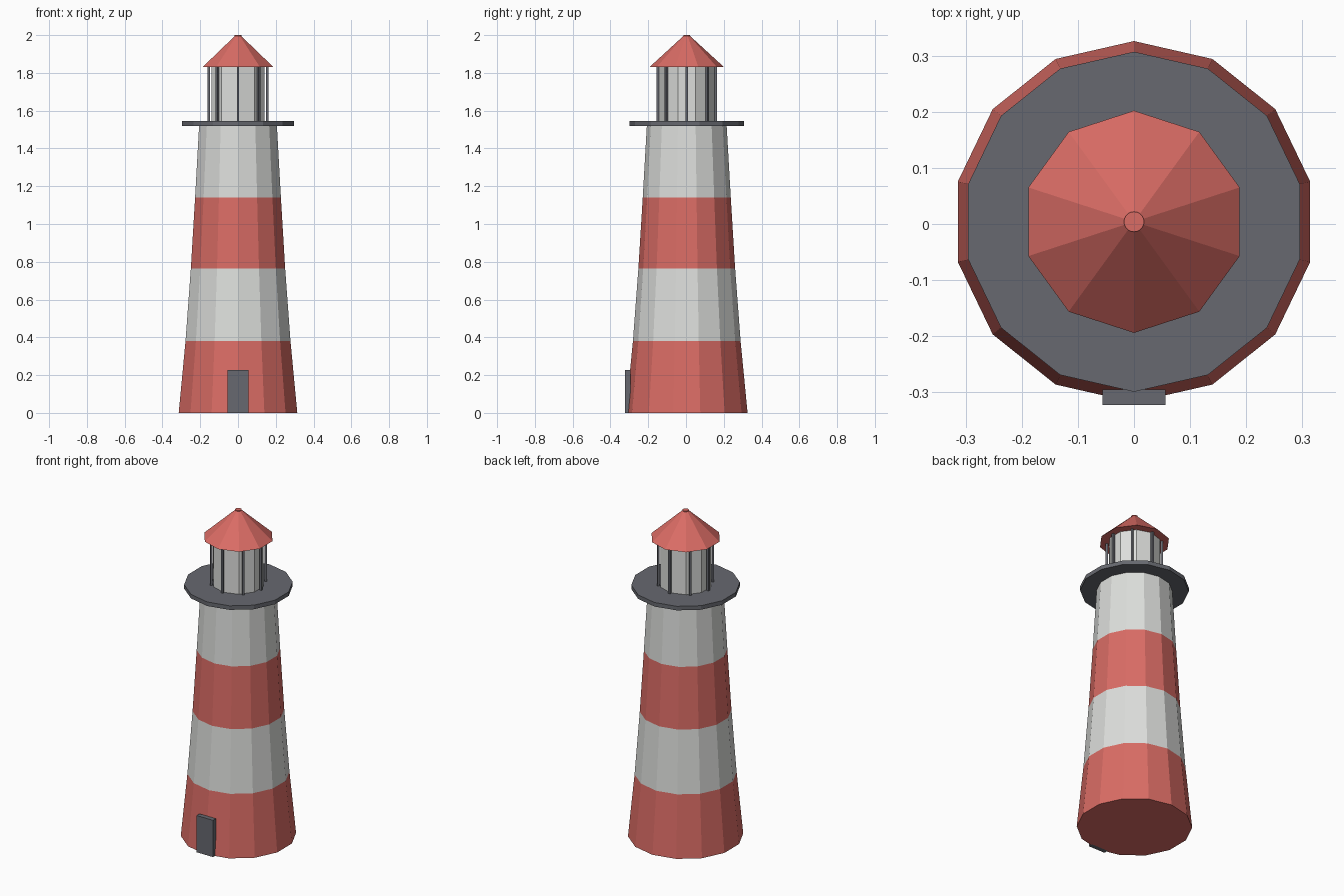
import bpy, bmesh, math
from mathutils import Matrix

cube = bpy.data.objects.get("Cube")
if cube:
    bpy.data.objects.remove(cube, do_unlink=True)

CY = 0.004  # tower axis; the door sticks out at the front


def material(name, rgb):
    m = bpy.data.materials.new(name)
    m.use_nodes = True
    m.diffuse_color = (*rgb, 1)
    m.node_tree.nodes["Principled BSDF"].inputs["Base Color"].default_value = (*rgb, 1)
    return m


RED = material("coral red", (0.70, 0.15, 0.13))
WHITE = material("off white", (0.72, 0.73, 0.71))
GREY = material("slate grey", (0.135, 0.14, 0.16))


def finish(name, bm, mats):
    bmesh.ops.recalc_face_normals(bm, faces=bm.faces)
    mesh = bpy.data.meshes.new(name)
    bm.to_mesh(mesh)
    bm.free()
    for m in mats:
        mesh.materials.append(m)
    ob = bpy.data.objects.new(name, mesh)
    bpy.context.collection.objects.link(ob)
    return ob


def lathe(name, sides, profile, mats):
    """Faceted solid from (radius, z) rings; bands alternate between mats."""
    bm = bmesh.new()
    rings = []
    for r, z in profile:
        angles = [2 * math.pi * i / sides - math.pi / 2 for i in range(sides)]
        rings.append([bm.verts.new((r * math.cos(a), CY + r * math.sin(a), z)) for a in angles])
    for band, (lo, hi) in enumerate(zip(rings, rings[1:])):
        for i in range(sides):
            j = (i + 1) % sides
            f = bm.faces.new((lo[i], lo[j], hi[j], hi[i]))
            f.material_index = band % len(mats)
    bm.faces.new(rings[0][::-1])
    top = bm.faces.new(rings[-1])
    top.material_index = (len(profile) - 2) % len(mats)
    return finish(name, bm, mats)


def box(bm, size, centre, turn=0.0):
    mat = Matrix.Translation(centre) @ Matrix.Rotation(turn, 4, "Z") @ Matrix.Diagonal((*size, 1))
    bmesh.ops.create_cube(bm, size=1, matrix=mat)


# Striped tapering tower
lathe("tower", 14, [(0.322, 0), (0.285, 0.38), (0.256, 0.765), (0.233, 1.14), (0.211, 1.525)],
      [RED, WHITE])

# Gallery platform
lathe("gallery", 14, [(0.303, 1.52), (0.303, 1.545)], [GREY])

# Lantern room
lathe("lantern_room", 10, [(0.147, 1.54), (0.147, 1.832)], [WHITE])

# Lantern posts
bm = bmesh.new()
for k in range(8):
    a = k * math.pi / 4
    box(bm, (0.013, 0.013, 0.29),
        (0.154 * math.cos(a), CY + 0.154 * math.sin(a), 1.685), a)
finish("lantern_posts", bm, [GREY])

# Roof with a small round tip
lathe("roof", 10, [(0.198, 1.83), (0.018, 1.995)], [RED])
lathe("roof_tip", 20, [(0.018, 1.985), (0.018, 2.0)], [RED])

# Door
bm = bmesh.new()
box(bm, (0.112, 0.028, 0.226), (0, -0.309, 0.113))
finish("door", bm, [GREY])
